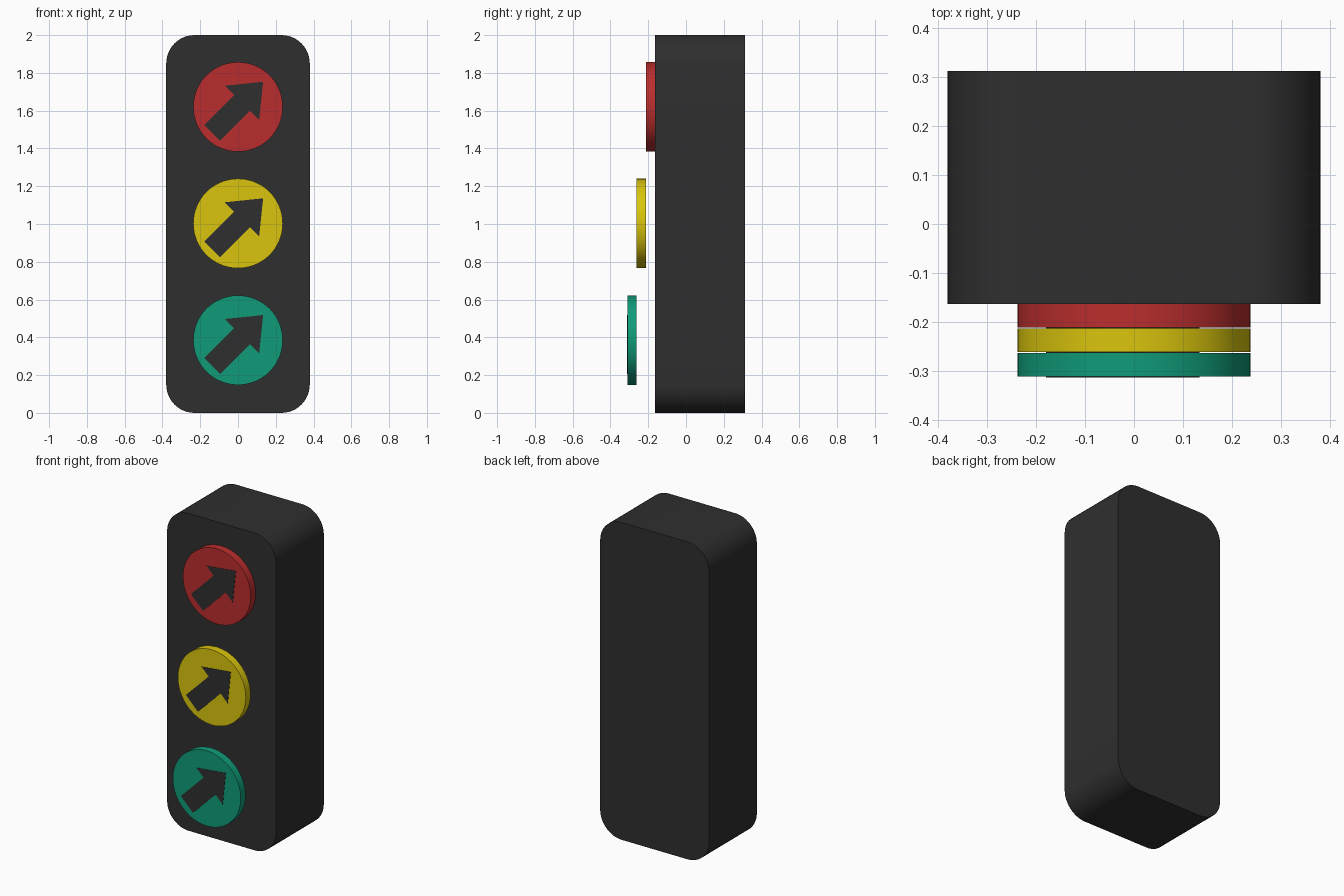
import bpy, bmesh, math

if "Cube" in bpy.data.objects:
    bpy.data.objects.remove(bpy.data.objects["Cube"])


def material(name, color):
    m = bpy.data.materials.new(name)
    m.diffuse_color = (*color, 1)
    m.use_nodes = True
    m.node_tree.nodes["Principled BSDF"].inputs["Base Color"].default_value = m.diffuse_color
    return m


def slab(name, outline, y_front, y_back, mat, smooth=True):
    """Extrude an x-z outline from y_front to y_back."""
    bm = bmesh.new()
    face = bm.faces.new([bm.verts.new((x, y_front, z)) for x, z in outline])
    ext = bmesh.ops.extrude_face_region(bm, geom=[face], use_keep_orig=True)
    verts = [v for v in ext["geom"] if isinstance(v, bmesh.types.BMVert)]
    bmesh.ops.translate(bm, verts=verts, vec=(0, y_back - y_front, 0))
    bmesh.ops.recalc_face_normals(bm, faces=bm.faces)
    mesh = bpy.data.meshes.new(name)
    bm.to_mesh(mesh)
    bm.free()
    mesh.materials.append(mat)
    obj = bpy.data.objects.new(name, mesh)
    bpy.context.collection.objects.link(obj)
    if smooth:
        bpy.ops.object.select_all(action='DESELECT')
        obj.select_set(True)
        bpy.context.view_layer.objects.active = obj
        bpy.ops.object.shade_smooth_by_angle(angle=math.radians(30))
    return obj


def arc(cx, cz, r, start, end, n):
    return [(cx + r * math.cos(a), cz + r * math.sin(a))
            for a in (start + (end - start) * i / n for i in range(n + 1))]


dark = material("dark_housing", (0.028, 0.028, 0.028))

# Housing: rounded rectangle
W, H, R = 0.38, 2.0, 0.15
corners = [(W - R, H - R), (R - W, H - R), (R - W, R), (W - R, R)]
outline = []
for i, (cx, cz) in enumerate(corners):
    outline += arc(cx, cz, R, i * math.pi / 2, (i + 1) * math.pi / 2, 12)
slab("housing", outline, -0.163, 0.312, dark)

# Lamps, each with a diagonal arrow; every lower lamp sits one step further forward
half = [(-0.07, 0.112), (-0.021, 0.063), (-0.179, -0.095)]
arrow = [(0.133, 0.133)] + half + [(z, x) for x, z in reversed(half)]
lamps = [("red", 1.62, (0.50, 0.027, 0.027)),
         ("yellow", 1.003, (0.70, 0.56, 0.004)),
         ("green", 0.385, (0.005, 0.33, 0.19))]
T = 0.049
for i, (name, z, color) in enumerate(lamps):
    back = -0.163 - i * 0.05
    disc = arc(0, z, 0.237, 0, 2 * math.pi, 64)[:-1]
    slab(name + "_lamp", disc, back - T + 0.001, back, material(name + "_light", color))
    slab(name + "_arrow", [(x, z + dz) for x, dz in arrow],
         back - T - 0.001, back - T + 0.004, dark, smooth=False)
